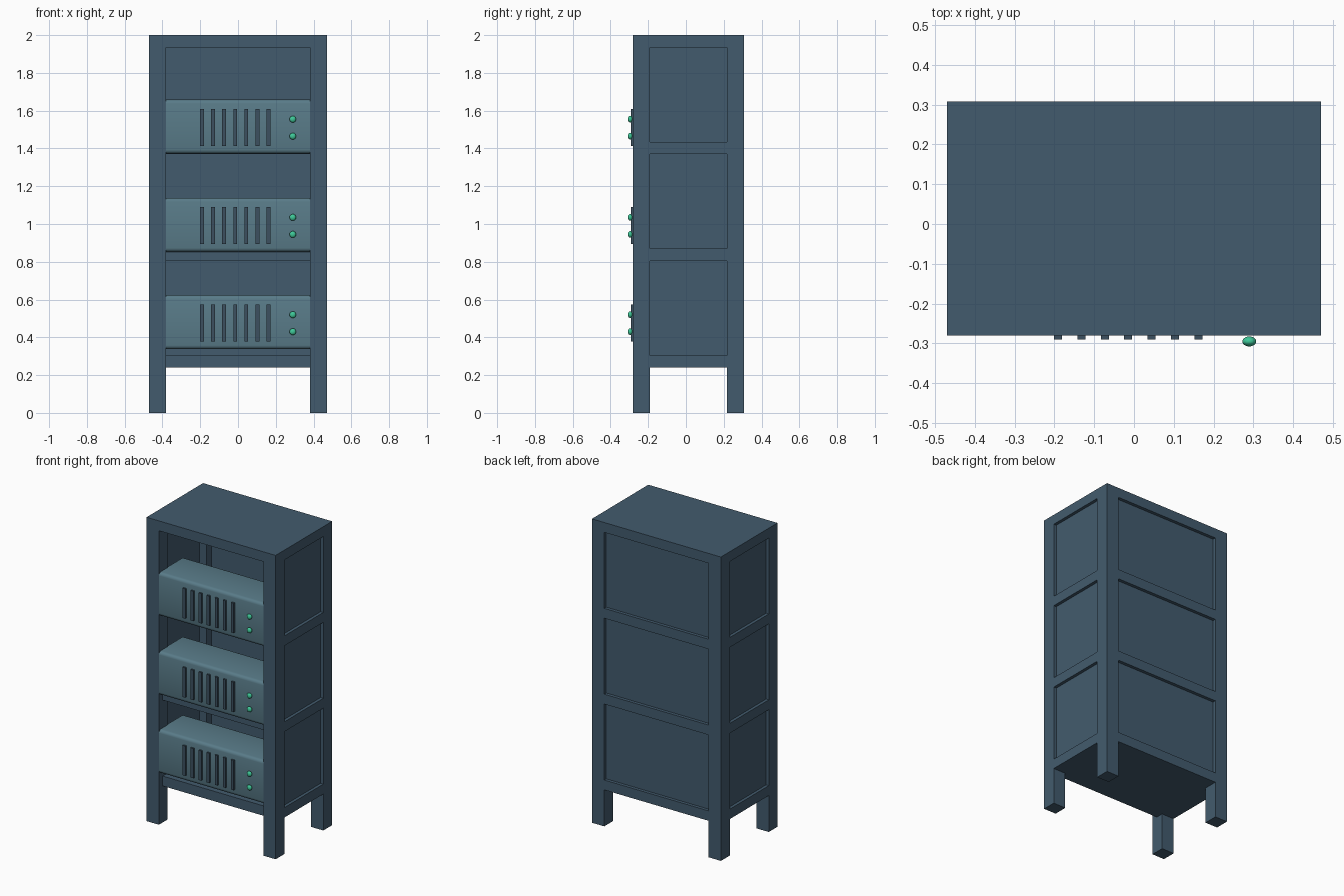
import bpy, bmesh, math

if "Cube" in bpy.data.objects:
    bpy.data.objects.remove(bpy.data.objects["Cube"])


def material(name, rgb):
    m = bpy.data.materials.new(name)
    m.diffuse_color = (*rgb, 1)
    m.use_nodes = True
    m.node_tree.nodes["Principled BSDF"].inputs["Base Color"].default_value = m.diffuse_color
    return m


FRAME = material("frame_blue_grey", (0.055, 0.105, 0.155))
UNIT = material("unit_teal_grey", (0.10, 0.20, 0.25))
VENT = material("vent_dark", (0.045, 0.08, 0.115))
LIGHT = material("light_green", (0.05, 0.58, 0.32))


def box(name, x0, x1, y0, y1, z0, z1, mat=None):
    bm = bmesh.new()
    bmesh.ops.create_cube(bm, size=1)
    for v in bm.verts:
        v.co.x = x1 if v.co.x > 0 else x0
        v.co.y = y1 if v.co.y > 0 else y0
        v.co.z = z1 if v.co.z > 0 else z0
    me = bpy.data.meshes.new(name)
    bm.to_mesh(me)
    bm.free()
    ob = bpy.data.objects.new(name, me)
    bpy.context.collection.objects.link(ob)
    if mat:
        me.materials.append(mat)
    return ob


def select(ob):
    bpy.ops.object.select_all(action='DESELECT')
    ob.select_set(True)
    bpy.context.view_layer.objects.active = ob


def cut(ob, *dims):
    cutter = box("cutter", *dims)
    cutter.hide_render = True
    mod = ob.modifiers.new("cut", 'BOOLEAN')
    mod.operation, mod.solver, mod.object = 'DIFFERENCE', 'EXACT', cutter
    select(ob)
    bpy.ops.object.modifier_apply(modifier=mod.name)
    bpy.data.objects.remove(cutter)


W, YF, YB = 0.47, -0.28, 0.308          # outer half width, front, back
IX, IF, IB = 0.38, -0.19, 0.216         # inner faces of the posts
BAYS = [(0.305, 0.805), (0.87, 1.37), (1.435, 1.935)]

# Frame: one block opened into posts, rails and shelves
frame = box("cabinet_frame", -W, W, YF, YB, 0, 2, FRAME)
cut(frame, -1, 1, IF, IB, -0.1, 0.24)
cut(frame, -IX, IX, -1, 1, -0.1, 0.24)
for z0, z1 in BAYS:
    cut(frame, -1, 1, IF, IB, z0, z1)
    cut(frame, -IX, IX, -1, 1, z0, z1)
cut(frame, -IX, IX, -1, -0.24, 0.1, 1.935)

# Recessed side and back panels
for i, (z0, z1) in enumerate(BAYS):
    for s, side in ((-1, "left"), (1, "right")):
        a, b = sorted((s * 0.43, s * 0.45))
        box(f"{side}_panel_{i}", a, b, IF, IB, z0, z1, FRAME)
    box(f"back_panel_{i}", -IX, IX, 0.265, 0.287, z0, z1, FRAME)

# Equipment units with rounded long edges, vents and indicator lights
for i, z in enumerate((0.338, 0.853, 1.373)):
    unit = box(f"equipment_unit_{i}", -0.385, 0.385, -0.279, -0.01, z, z + 0.285, UNIT)
    bm = bmesh.new()
    bm.from_mesh(unit.data)
    edges = [e for e in bm.edges if abs(e.verts[0].co.x - e.verts[1].co.x) > 0.1]
    bmesh.ops.bevel(bm, geom=edges, offset=0.02, segments=3, profile=0.5, affect='EDGES')
    bm.to_mesh(unit.data)
    bm.free()
    select(unit)
    bpy.ops.object.shade_smooth_by_angle(angle=math.radians(35))
    for k in range(7):
        x = -0.191 + k * 0.0588
        box(f"vent_slat_{i}_{k}", x - 0.01, x + 0.01, -0.29, -0.27, z + 0.04, z + 0.236, VENT)
    for k, dz in enumerate((0.092, 0.182)):
        bpy.ops.mesh.primitive_uv_sphere_add(segments=20, ring_count=12, radius=1,
                                             location=(0.29, -0.2955, z + dz))
        led = bpy.context.object
        led.name = f"indicator_light_{i}_{k}"
        led.scale = (0.0175, 0.0125, 0.0175)
        led.data.materials.append(LIGHT)
        bpy.ops.object.shade_smooth()
